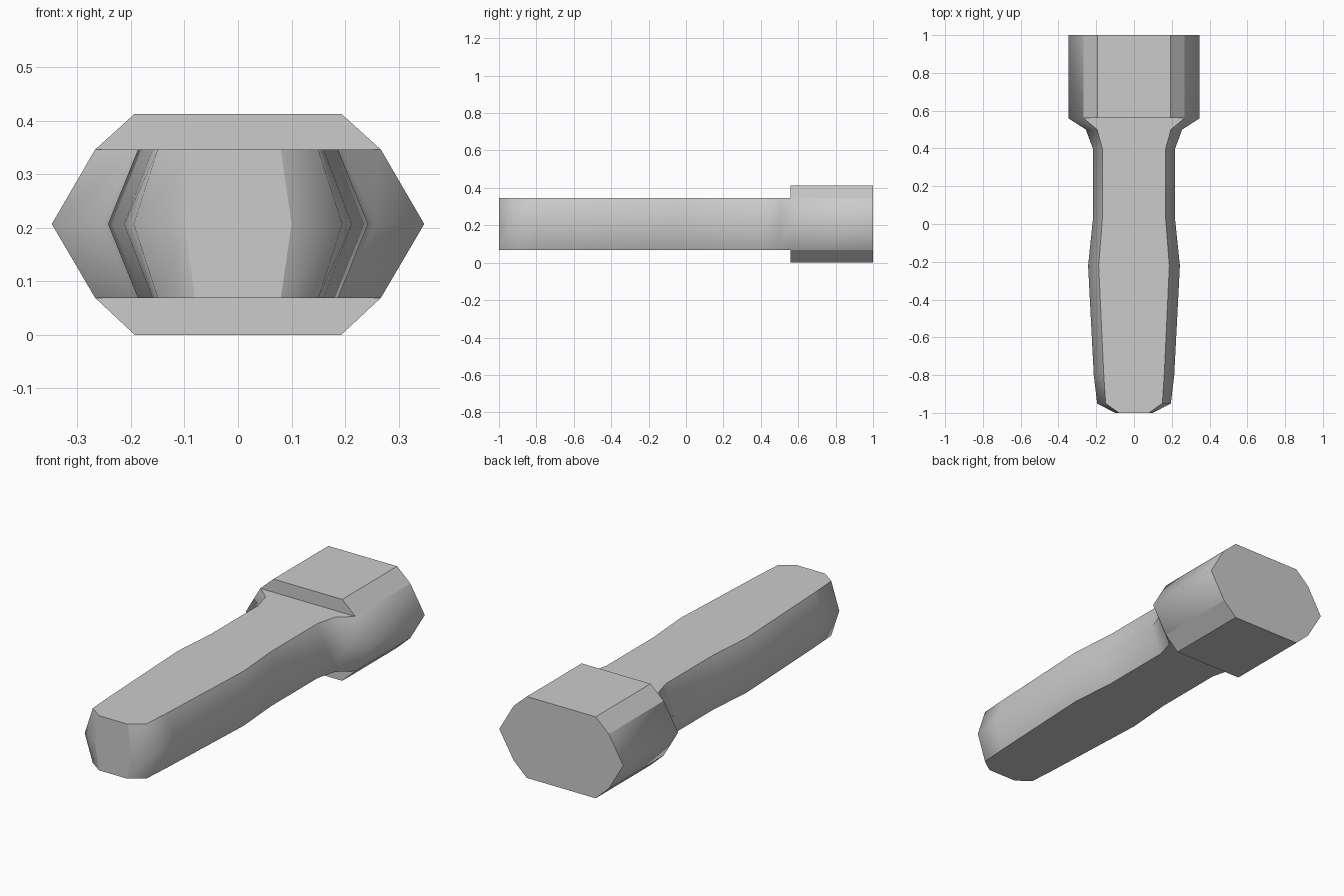
import bpy
import bmesh

cube = bpy.data.objects.get("Cube")
if cube:
    bpy.data.objects.remove(cube, do_unlink=True)

# Material
grey = bpy.data.materials.new("plain grey")
grey.use_nodes = True
colour = (0.6, 0.6, 0.6, 1.0)
grey.diffuse_color = colour
grey.node_tree.nodes["Principled BSDF"].inputs["Base Color"].default_value = colour

LOW, MID, HIGH = 0.069, 0.207, 0.346   # flat bottom, side ridge and flat top of the grip
HEAD_TOP, HEAD_HALF = 0.413, 0.193     # raised flats of the head

# Stations along the length: y, half width at the flats, half width at the ridge
STATIONS = [
    (-1.0, 0.08, 0.10), (-0.95, 0.15, 0.195), (-0.80, 0.16, 0.213),
    (-0.22, 0.187, 0.243), (0.02, 0.168, 0.218), (0.40, 0.168, 0.218),
    (0.50, 0.195, 0.255), (0.56, 0.267, 0.348), (1.0, 0.267, 0.348),
]

bm = bmesh.new()


def hex_ring(y, flat, ridge):
    outline = [(flat, LOW), (ridge, MID), (flat, HIGH),
               (-flat, HIGH), (-ridge, MID), (-flat, LOW)]
    return [bm.verts.new((x, y, z)) for x, z in outline]


# Grip and the sides of the head: rings skinned along the length
rings = [hex_ring(*s) for s in STATIONS]
last = len(rings) - 1
for n, (a, b) in enumerate(zip(rings, rings[1:])):
    for i in range(6):
        j = (i + 1) % 6
        is_flat = i in (2, 5)
        if is_flat and n == last - 1:
            continue        # the head's raised flats go here
        face = bm.faces.new((a[i], a[j], b[j], b[i]))
        face.smooth = not is_flat
bm.faces.new(rings[0])

# Raised flats above and below the head
front, back = rings[-2], rings[-1]
ridges = {}
for right, left, z in ((2, 3, HEAD_TOP), (5, 0, 0.0)):
    sign = 1 if z else -1
    f = [bm.verts.new((s * sign * HEAD_HALF, 0.56, z)) for s in (1, -1)]
    b = [bm.verts.new((s * sign * HEAD_HALF, 1.0, z)) for s in (1, -1)]
    if not z:
        # lower side runs from the model's right to its left
        assert front[right].co.x < 0
    bm.faces.new((front[right], f[0], f[1], front[left]))
    for p, q, r, s in ((front[right], f[0], b[0], back[right]),
                       (f[0], f[1], b[1], b[0]),
                       (f[1], front[left], back[left], b[1])):
        bm.faces.new((p, q, r, s))
    ridges[right] = b

# Flat back end of the head
end = []
for i, v in enumerate(back):
    end.append(v)
    end.extend(ridges.get(i, []))
bm.faces.new(end)

bmesh.ops.recalc_face_normals(bm, faces=bm.faces[:])
mesh = bpy.data.meshes.new("handle_with_head")
bm.to_mesh(mesh)
bm.free()
mesh.materials.append(grey)
handle = bpy.data.objects.new("handle_with_head", mesh)
bpy.context.collection.objects.link(handle)

# Crisp borders between the flats and the rounded sides
sides = {}
for poly in mesh.polygons:
    for key in poly.edge_keys:
        sides.setdefault(key, set()).add(poly.use_smooth)
for edge in mesh.edges:
    edge.use_edge_sharp = False in sides[edge.key]
